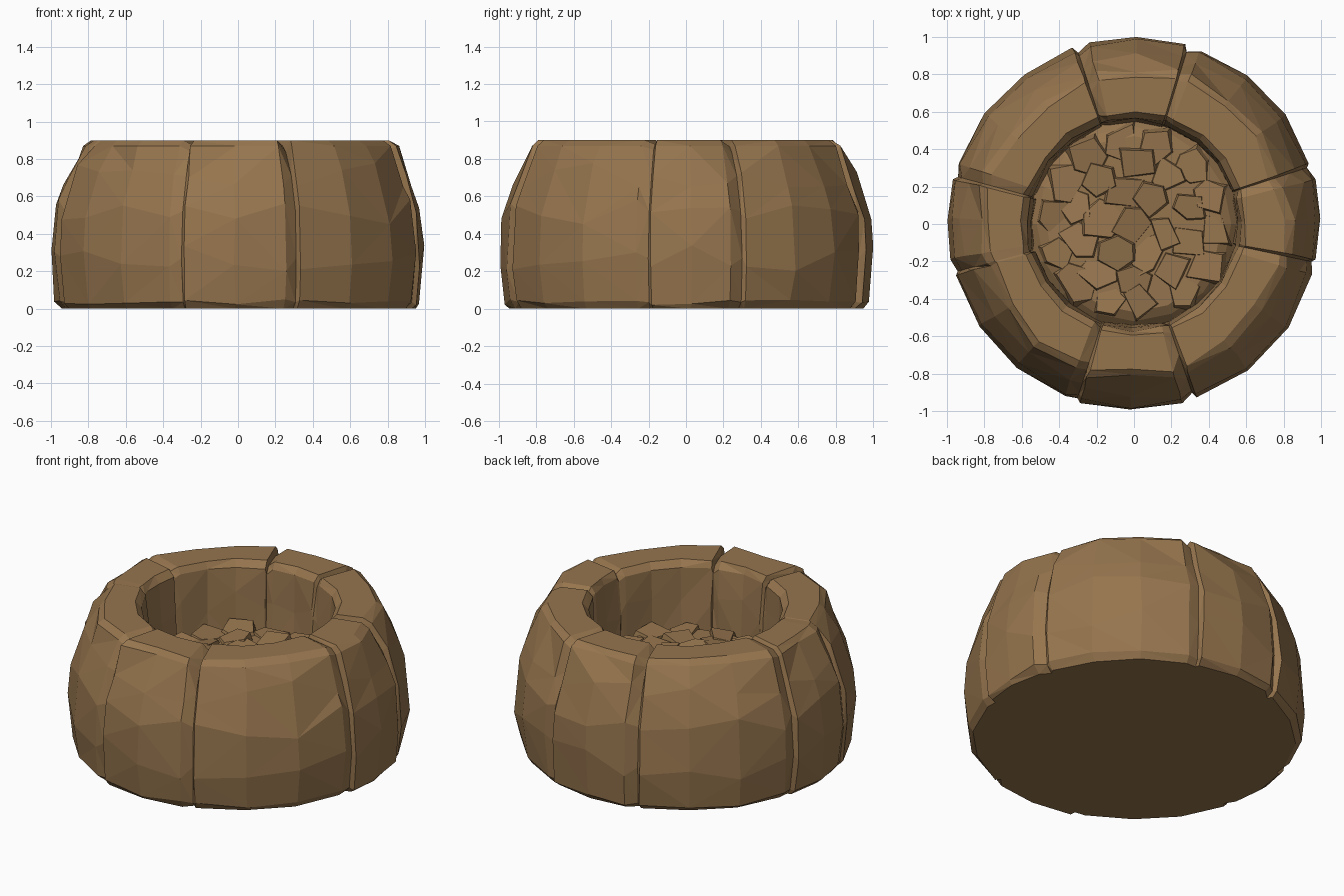
import bpy, bmesh, math, random

if "Cube" in bpy.data.objects:
    bpy.data.objects.remove(bpy.data.objects["Cube"])

random.seed(11)
stone = bpy.data.materials.new("brown_stone")
stone.diffuse_color = (0.305, 0.178, 0.076, 1)
stone.use_nodes = True
stone.node_tree.nodes["Principled BSDF"].inputs["Base Color"].default_value = stone.diffuse_color


def finish(bm, name):
    bmesh.ops.recalc_face_normals(bm, faces=bm.faces)
    mesh = bpy.data.meshes.new(name)
    bm.to_mesh(mesh)
    bm.free()
    mesh.materials.append(stone)
    obj = bpy.data.objects.new(name, mesh)
    bpy.context.collection.objects.link(obj)
    return obj


# Ring of fitted stones: a profile swept round, creased at each seam
profile = [(0.935, 0.0), (0.97, 0.035), (0.99, 0.27), (0.972, 0.52), (0.905, 0.71),
           (0.83, 0.87), (0.79, 0.90), (0.60, 0.90), (0.57, 0.86), (0.555, 0.64), (0.545, 0.40)]
seams = [-12, 18, 73, 108, 165, 195, 252, 289]
bulge = [0.008, 0.003, 0.01, 0.003, 0.006, 0.0, 0.008, 0.0]
columns = []                       # (angle, bulge, seam?)
for i, a in enumerate(seams):
    b = seams[(i + 1) % len(seams)] + (360 if i == len(seams) - 1 else 0)
    columns.append((a, 0, True))
    n = max(2, round((b - a) / 17))
    for k in range(n + 1):
        t = a + 1 + (b - a - 5) * k / n
        columns.append((t, bulge[i], False))

bm = bmesh.new()
grid = []
for ang, off, seam in columns:
    col = []
    crease = random.uniform(0.012, 0.03)
    dip = random.uniform(0.0, 0.04)
    rim = random.uniform(-0.03, 0.025)
    for j, (r, z) in enumerate(profile):
        t = math.radians(ang + (0 if seam else random.uniform(-0.4, 0.4)))
        outer = j < 7
        r += (off if outer else 0) + random.uniform(-0.01, 0.008)
        if j in (5, 6):
            r += rim
        if seam:
            r -= crease if outer else -0.008
            if 5 <= j <= 8:
                z -= dip
        elif j in (2, 3, 4, 9):
            z += random.uniform(-0.07, 0.07)
            r -= (z - profile[j][1]) * (0.35 if j == 4 else 0.15 if j == 3 else 0)
        elif j == 1:
            z += random.uniform(-0.015, 0.015)
        if outer:
            r = min(r, 1.0)
        col.append(bm.verts.new((r * math.cos(t), r * math.sin(t), z)))
    grid.append(col)
for c, col in enumerate(grid):
    nxt = grid[(c + 1) % len(grid)]
    for j in range(len(profile) - 1):
        bm.faces.new((col[j], nxt[j], nxt[j + 1], col[j + 1]))
bm.faces.new([col[0] for col in grid])          # flat underside
bmesh.ops.triangulate(bm, faces=[f for f in bm.faces if len(f.verts) == 4])
finish(bm, "stone_ring")

# Floor: low mound inside the ring, dropping away at its edge
bm = bmesh.new()
rings = [[bm.verts.new((r * math.cos(k * math.tau / 16), r * math.sin(k * math.tau / 16), z))
          for k in range(16)] for r, z in ((0.57, 0.43), (0.52, 0.48), (0.47, 0.51), (0.2, 0.515))]
for a, b in zip(rings, rings[1:]):
    for k in range(16):
        bm.faces.new((a[k], a[(k + 1) % 16], b[(k + 1) % 16], b[k]))
bm.faces.new(rings[-1])
finish(bm, "inner_floor")

# Rubble: irregular tilted chunks packed in rings on the floor
bm = bmesh.new()


def chunk(x, y, z, size):
    n = random.choice((4, 5, 5, 6))
    turn = random.uniform(0, 6)
    tx, ty = random.uniform(-0.2, 0.2), random.uniform(-0.2, 0.2)
    low, high = [], []
    for k in range(n):
        t = turn + (k + random.uniform(-0.25, 0.25)) * math.tau / n
        r = size * random.uniform(0.8, 1.2)
        dx, dy = r * math.cos(t), r * math.sin(t)
        low.append(bm.verts.new((x + dx * 1.2, y + dy * 1.2, z - 0.07)))
        high.append(bm.verts.new((x + dx * 0.95, y + dy * 0.95, z + dx * tx + dy * ty)))
    for k in range(n):
        m = (k + 1) % n
        bm.faces.new((low[k], low[m], high[m], high[k]))
    bm.faces.new(high)
    bm.faces.new(low[::-1])


for radius, count in ((0, 1), (0.17, 6), (0.31, 10), (0.43, 14)):
    for k in range(count):
        t = (k + random.uniform(-0.15, 0.15)) * math.tau / count + radius * 5
        chunk(radius * math.cos(t), radius * math.sin(t),
              0.54 - 0.08 * radius ** 2 + random.uniform(-0.015, 0.015),
              random.uniform(0.09, 0.115))
finish(bm, "rubble")
